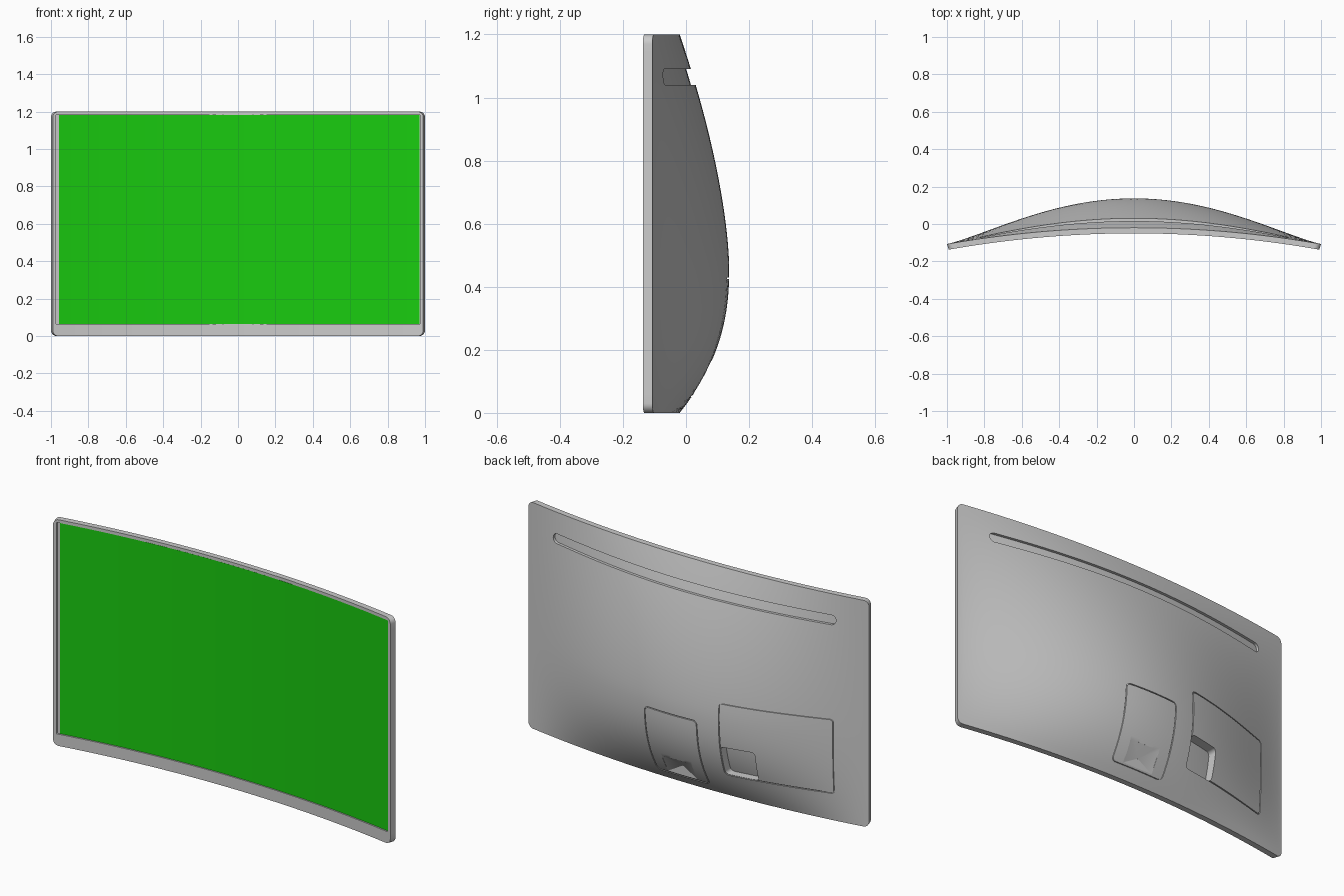
import bpy, bmesh, math

if "Cube" in bpy.data.objects:
    bpy.data.objects.remove(bpy.data.objects["Cube"])

H = 1.2  # overall height


def front(x, z):
    return -0.05 - 0.087 * x * x


def back(x, z):
    # curved frame plus a swelling that fades out at every edge
    across = max(0.0, 1 - x * x) ** 1.5
    if z > 0.46:
        up = 1 - min(1, (z - 0.46) / 0.74) ** 1.6
    else:
        up = 1 - (1 - max(0, z) / 0.46) ** 2.35
    return -0.02 - 0.087 * x * x + 0.157 * across * up


def off(fn, d):
    return lambda x, z: fn(x, z) + d


def make(name, bm):
    bmesh.ops.recalc_face_normals(bm, faces=bm.faces)
    me = bpy.data.meshes.new(name)
    bm.to_mesh(me)
    bm.free()
    ob = bpy.data.objects.new(name, me)
    bpy.context.collection.objects.link(ob)
    return ob


def slab(name, x0, x1, z0, z1, r, y_front, y_back, nx, nz, taper=1.0):
    """Rounded rectangle in x-z, filled between two curved surfaces."""
    k = 7
    c = [r * (1 - math.cos(i / k * math.pi / 2)) for i in range(k)]
    xs = [x0 + t for t in c]
    xs += [x0 + r + (x1 - x0 - 2 * r) * i / nx for i in range(nx + 1)]
    xs += [x1 - t for t in reversed(c)]
    bm = bmesh.new()
    F, B = [], []
    for x in xs:
        d = max(0.0, r - min(x - x0, x1 - x))
        inset = r - math.sqrt(max(0.0, r * r - d * d))
        fr, bk = [], []
        for j in range(nz + 1):
            z = z0 + inset + (z1 - z0 - 2 * inset) * j / nz
            fr.append(bm.verts.new((x * taper, y_front(x, z), z)))
            bk.append(bm.verts.new((x, y_back(x, z), z)))
        F.append(fr)
        B.append(bk)
    n = len(xs) - 1
    for i in range(n):
        for j in range(nz):
            for G in (F, B):
                bm.faces.new((G[i][j], G[i + 1][j], G[i + 1][j + 1], G[i][j + 1]))
        for j in (0, nz):
            bm.faces.new((F[i][j], F[i + 1][j], B[i + 1][j], B[i][j]))
    for i in (0, n):
        for j in range(nz):
            bm.faces.new((F[i][j], F[i][j + 1], B[i][j + 1], B[i][j]))
    return make(name, bm)


def loop(x0, x1, z0, z1, r, seg=14):
    corners = [(x1 - r, z1 - r), (x0 + r, z1 - r), (x0 + r, z0 + r), (x1 - r, z0 + r)]
    arcs = [[(cx + r * math.cos((q + i / 5) * math.pi / 2),
              cz + r * math.sin((q + i / 5) * math.pi / 2)) for i in range(6)]
            for q, (cx, cz) in enumerate(corners)]
    pts = []
    for q in range(4):
        a, b = arcs[q][-1], arcs[(q + 1) % 4][0]
        pts += arcs[q] + [(a[0] + (b[0] - a[0]) * i / seg, a[1] + (b[1] - a[1]) * i / seg)
                          for i in range(1, seg)]
    return pts


def seam(name, x0, x1, z0, z1, r, w=0.005, depth=0.006):
    """Thin groove cutter that follows the back surface."""
    bm = bmesh.new()
    rings = []
    for g, d in ((0, -depth), (w, -depth), (w, 0.02), (0, 0.02)):
        pts = loop(x0 + g, x1 - g, z0 + g, z1 - g, r - g)
        rings.append([bm.verts.new((x, back(x, z) + d, z)) for x, z in pts])
    n = len(rings[0])
    for a in range(4):
        A, B = rings[a], rings[(a + 1) % 4]
        for i in range(n):
            bm.faces.new((A[i], A[(i + 1) % n], B[(i + 1) % n], B[i]))
    return make(name, bm)


def pyramid_cutter(hw, z0, z1, depth):
    bm = bmesh.new()
    c = [(-hw, z0), (hw, z0), (hw, z1), (-hw, z1)]
    rim = [bm.verts.new((x, back(x, z) + 0.001, z)) for x, z in c]
    out = [bm.verts.new((x, 0.25, z)) for x, z in c]
    zm = (z0 + z1) / 2
    tip = bm.verts.new((0, back(0, zm) - depth, zm))
    for i in range(4):
        j = (i + 1) % 4
        bm.faces.new((rim[i], rim[j], out[j], out[i]))
        bm.faces.new((rim[i], rim[j], tip))
    bm.faces.new(out)
    return make("socket_cutter", bm)


def cut(target, cutter):
    m = target.modifiers.new("cut", 'BOOLEAN')
    m.operation, m.solver, m.object = 'DIFFERENCE', 'EXACT', cutter
    bpy.context.view_layer.objects.active = target
    bpy.ops.object.modifier_apply(modifier=m.name)
    bpy.data.objects.remove(cutter)


# housing: curved frame and swollen back in one shell
body = slab("housing", -1, 1, 0, H, 0.03, front, back, 64, 40, taper=0.99)

# shallow recess for the screen
cut(body, slab("screen_cutter", -0.973, 0.973, 0.062, 1.184, 0.004,
               off(front, -0.05), off(front, 0.008), 48, 2))
# long vent slot near the top
cut(body, slab("slot_cutter", -0.83, 0.83, 1.04, 1.09, 0.0245,
               off(back, -0.015), off(back, 0.05), 48, 4))
# stand panel seam with its pyramid socket
cut(body, seam("stand_seam", -0.155, 0.155, 0.05, 0.43, 0.025))
cut(body, pyramid_cutter(0.087, 0.062, 0.165, 0.03))
# side cover seam and the connector pocket in its corner
cut(body, seam("cover_seam", -0.83, -0.27, 0.15, 0.55, 0.02))
cut(body, slab("pocket_cutter", -0.45, -0.272, 0.152, 0.315, 0.02,
               off(back, -0.05), off(back, 0.05), 8, 8))

# green screen
screen = slab("screen", -0.957, 0.971, 0.064, 1.182, 0.002,
              off(front, 0.003), off(front, 0.01), 48, 2)
mat = bpy.data.materials.new("screen_green")
mat.diffuse_color = (0.01, 0.6, 0.005, 1)
mat.use_nodes = True
mat.node_tree.nodes["Principled BSDF"].inputs["Base Color"].default_value = mat.diffuse_color
screen.data.materials.append(mat)

# smooth shading
for ob in (body, screen):
    bpy.ops.object.select_all(action='DESELECT')
    ob.select_set(True)
    bpy.context.view_layer.objects.active = ob
    bpy.ops.object.shade_smooth_by_angle(angle=math.radians(25))
